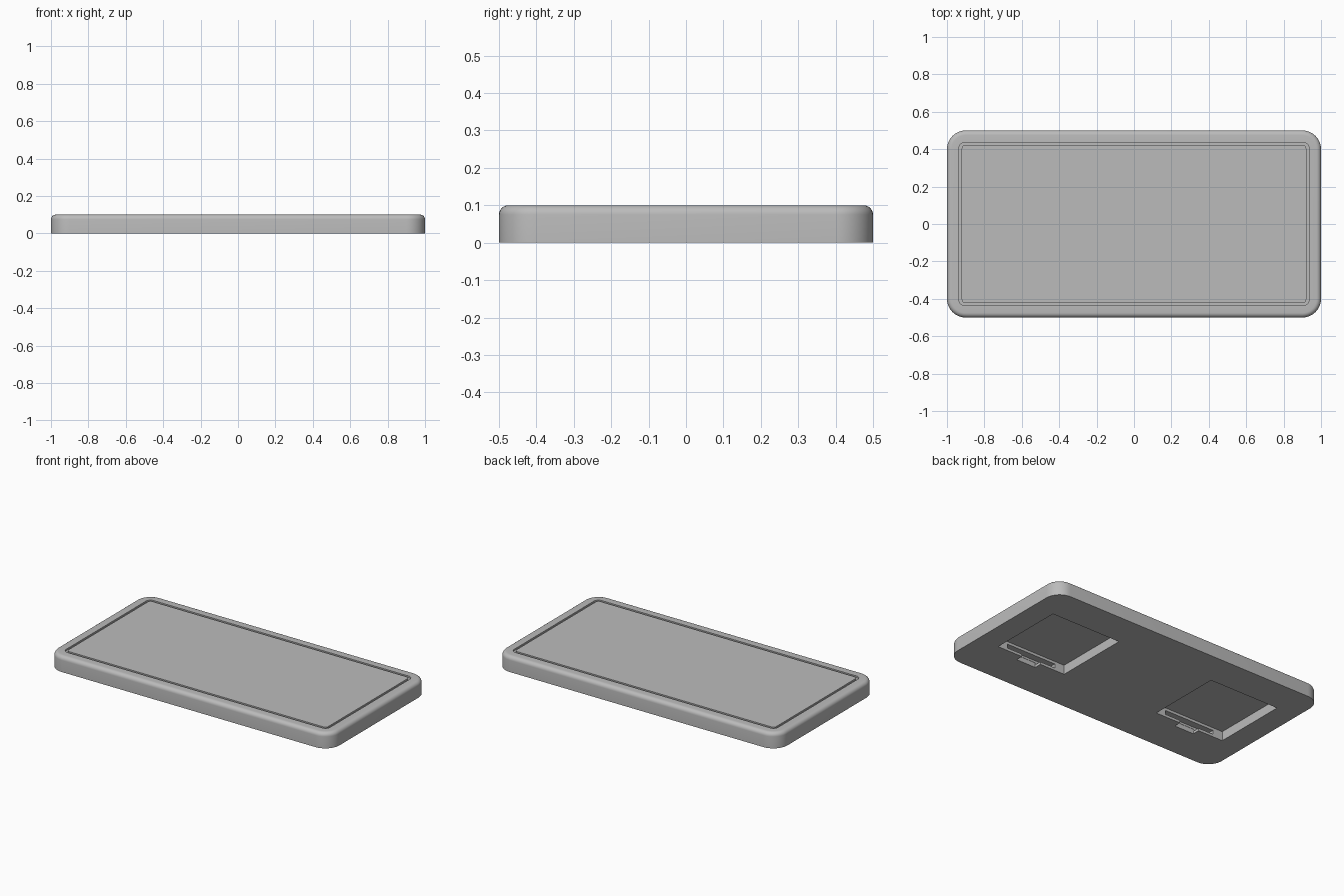
import bpy, bmesh
from math import sin, cos, pi, radians

cube = bpy.data.objects.get("Cube")
if cube:
    bpy.data.objects.remove(cube, do_unlink=True)

HEIGHT, CORNER, FILLET = 0.1, 0.1, 0.025

grey = bpy.data.materials.new("plain_grey")
grey.use_nodes = True
colour = (0.5, 0.5, 0.5, 1)
grey.diffuse_color = colour
grey.node_tree.nodes["Principled BSDF"].inputs["Base Color"].default_value = colour


def make_object(name, bm):
    bmesh.ops.recalc_face_normals(bm, faces=bm.faces)
    mesh = bpy.data.meshes.new(name)
    bm.to_mesh(mesh)
    bm.free()
    mesh.materials.append(grey)
    obj = bpy.data.objects.new(name, mesh)
    bpy.context.collection.objects.link(obj)
    return obj


def ring(bm, hx, hy, r, z, steps=10):
    """Rounded rectangle of vertices with half sizes hx, hy."""
    verts = []
    for q, (sx, sy) in enumerate([(1, 1), (-1, 1), (-1, -1), (1, -1)]):
        for i in range(steps + 1):
            a = (q + i / steps) * pi / 2
            verts.append(bm.verts.new((sx * (hx - r) + r * cos(a),
                                       sy * (hy - r) + r * sin(a), z)))
    return verts


def mirrored_boxes(name, x0, x1, y0, y1, z0, z1):
    """Cutter made of one box on each side of x = 0."""
    bm = bmesh.new()
    for side in (1, -1):
        for v in bmesh.ops.create_cube(bm, size=1)["verts"]:
            v.co.x = side * ((x0 + x1) / 2 + v.co.x * (x1 - x0))
            v.co.y = (y0 + y1) / 2 + v.co.y * (y1 - y0)
            v.co.z = (z0 + z1) / 2 + v.co.z * (z1 - z0)
    cutter = make_object(name, bm)
    cutter.hide_render = True
    return cutter


# Slab: wall, rounded top edge and a thin groove framing the top panel
bm = bmesh.new()
rings = [ring(bm, 1, 0.5, CORNER, 0)]
for i in range(7):
    a = i / 6 * pi / 2
    inset = FILLET * (1 - cos(a))
    rings.append(ring(bm, 1 - inset, 0.5 - inset, CORNER - inset,
                      HEIGHT - FILLET + FILLET * sin(a)))
for inset, r, z in [(0.064, 0.032, HEIGHT), (0.064, 0.032, HEIGHT - 0.01),
                    (0.079, 0.017, HEIGHT - 0.01), (0.079, 0.017, HEIGHT)]:
    rings.append(ring(bm, 1 - inset, 0.5 - inset, r, z))
for low, high in zip(rings, rings[1:]):
    for i in range(len(low)):
        j = (i + 1) % len(low)
        bm.faces.new((low[i], low[j], high[j], high[i]))
bm.faces.new(rings[0])
bm.faces.new(rings[-1])
slab = make_object("slab", bm)

# Underside: square pockets, each with a wall slot and a finger notch
cutters = [
    mirrored_boxes("pocket_cutter", 0.35, 0.85, -0.215, 0.28, -0.05, 0.06),
    mirrored_boxes("slot_cutter", 0.42, 0.78, -0.26, 0, 0.017, 0.043),
    mirrored_boxes("notch_cutter", 0.53, 0.67, -0.262, 0, -0.05, 0.03),
]
bpy.context.view_layer.objects.active = slab
slab.select_set(True)
for cutter in cutters:
    mod = slab.modifiers.new(cutter.name, 'BOOLEAN')
    mod.operation = 'DIFFERENCE'
    mod.solver = 'EXACT'
    mod.object = cutter
    bpy.ops.object.modifier_apply(modifier=mod.name)
    bpy.data.objects.remove(cutter, do_unlink=True)

bpy.ops.object.shade_smooth_by_angle(angle=radians(30))
